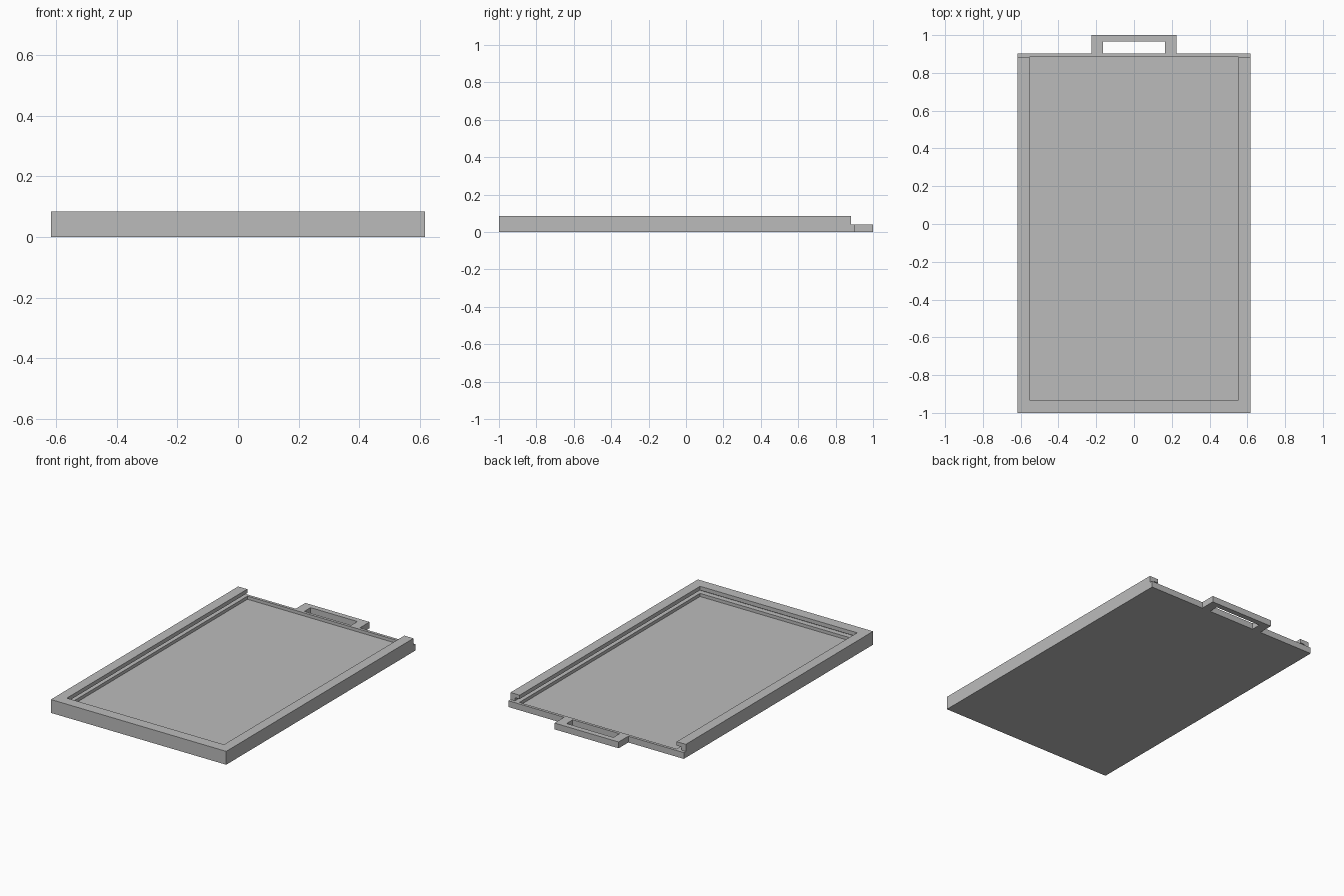
import bpy
import bmesh

if "Cube" in bpy.data.objects:
    bpy.data.objects.remove(bpy.data.objects["Cube"], do_unlink=True)

# Overall sizes
HALF_W, BODY_BACK, HEIGHT, LEDGE, FLOOR = 0.617, 0.903, 0.085, 0.04, 0.02
INNER_W, INNER_FRONT, WALL_END = 0.553, -0.931, 0.883
HANDLE_W, HOLE_W, HOLE_BACK = 0.226, 0.165, 0.965
GROOVE, GROOVE_TOP = 0.033, 0.06

grey = bpy.data.materials.new("plain grey")
grey.use_nodes = True
colour = (0.5, 0.5, 0.5, 1)
grey.diffuse_color = colour
grey.node_tree.nodes["Principled BSDF"].inputs["Base Color"].default_value = colour


def prism(name, outline, z0, z1):
    """Extrude a flat outline from z0 up to z1."""
    bm = bmesh.new()
    face = bm.faces.new([bm.verts.new((x, y, z0)) for x, y in outline])
    top = bmesh.ops.extrude_face_region(bm, geom=[face])["geom"]
    verts = [v for v in top if isinstance(v, bmesh.types.BMVert)]
    bmesh.ops.translate(bm, verts=verts, vec=(0, 0, z1 - z0))
    bmesh.ops.recalc_face_normals(bm, faces=bm.faces)
    mesh = bpy.data.meshes.new(name)
    bm.to_mesh(mesh)
    bm.free()
    mesh.materials.append(grey)
    obj = bpy.data.objects.new(name, mesh)
    bpy.context.collection.objects.link(obj)
    return obj


def cut(target, half_w, y0, y1, z0, z1):
    """Remove a block centred on x = 0 from the target."""
    outline = [(-half_w, y0), (half_w, y0), (half_w, y1), (-half_w, y1)]
    cutter = prism("cutter", outline, z0, z1)
    cutter.hide_render = True
    mod = target.modifiers.new("cut", "BOOLEAN")
    mod.operation, mod.solver, mod.object = "DIFFERENCE", "EXACT", cutter
    bpy.context.view_layer.objects.active = target
    bpy.ops.object.modifier_apply(modifier=mod.name)
    bpy.data.objects.remove(cutter, do_unlink=True)


# Tray body and handle tab share one outline
right_side = [(HALF_W, -1), (HALF_W, BODY_BACK), (HANDLE_W, BODY_BACK), (HANDLE_W, 1)]
left_side = [(-x, y) for x, y in reversed(right_side)]
tray = prism("sliding_tray", right_side + left_side, 0, HEIGHT)

# Low back edge and handle
cut(tray, 1, WALL_END, 2, LEDGE, 1)
# Shallow pan
cut(tray, INNER_W, INNER_FRONT, WALL_END + 0.002, FLOOR, 1)
# Slot for a lid under the lip on three sides, open at the back
cut(tray, INNER_W + GROOVE, INNER_FRONT - GROOVE, WALL_END + 0.001, LEDGE, GROOVE_TOP)
# Grip opening
cut(tray, HOLE_W, BODY_BACK, HOLE_BACK, -1, 1)
